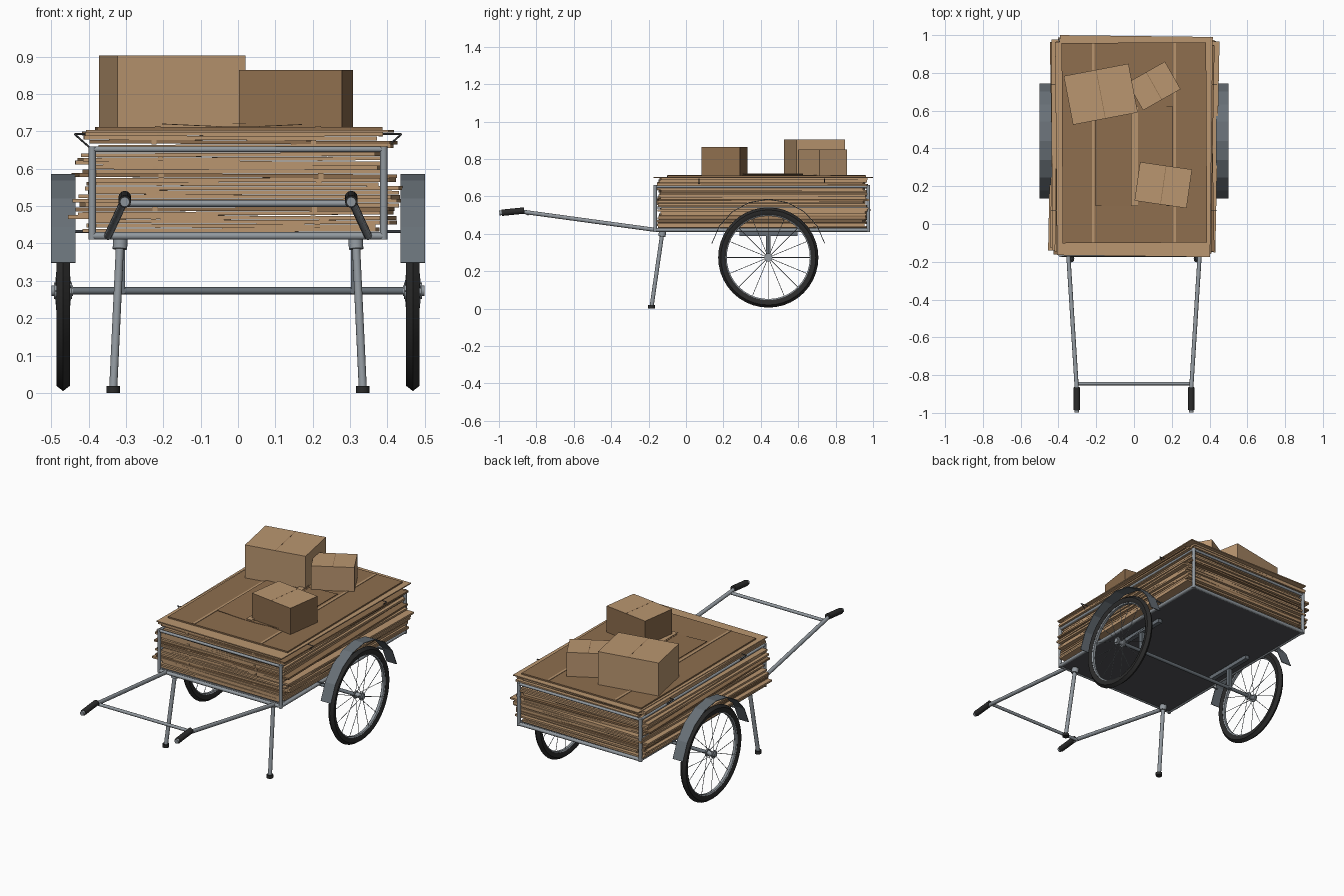
import bpy, bmesh, math, random
from mathutils import Vector, Matrix

if "Cube" in bpy.data.objects:
    bpy.data.objects.remove(bpy.data.objects["Cube"])

random.seed(7)


def material(name, hexcol):
    lin = [((int(hexcol[i:i + 2], 16) / 255 + 0.055) / 1.055) ** 2.4 for i in (0, 2, 4)]
    m = bpy.data.materials.new(name)
    m.diffuse_color = (*lin, 1)
    m.use_nodes = True
    m.node_tree.nodes["Principled BSDF"].inputs["Base Color"].default_value = m.diffuse_color
    return m


CARD = material("light cardboard", "ba9670")
DARK = material("dark cardboard", "8e6e4e")
TAPE = material("cardboard tape", "b8956f")
STEEL = material("light steel", "92999f")
FENDER = material("blue grey steel", "687077")
RUBBER = material("black rubber", "2b2b2b")
FLOOR = material("dark floor", "525457")
WIRE = material("dark wire", "4a4c4e")


def finish(name, bm, *mats, smooth=False):
    bmesh.ops.recalc_face_normals(bm, faces=bm.faces)
    me = bpy.data.meshes.new(name)
    bm.to_mesh(me)
    bm.free()
    ob = bpy.data.objects.new(name, me)
    bpy.context.collection.objects.link(ob)
    for m in mats:
        me.materials.append(m)
    if smooth:
        bpy.ops.object.select_all(action='DESELECT')
        ob.select_set(True)
        bpy.context.view_layer.objects.active = ob
        bpy.ops.object.shade_smooth_by_angle(angle=math.radians(40))
    return ob


def box(name, c, size, mat, rz=0.0, ry=0.0):
    bm = bmesh.new()
    M = (Matrix.Translation(c) @ Matrix.Rotation(rz, 4, 'Z') @ Matrix.Rotation(ry, 4, 'Y')
         @ Matrix.Diagonal((*size, 1)))
    bmesh.ops.create_cube(bm, size=1, matrix=M)
    return finish(name, bm, mat)


def add_tube(bm, a, b, r, n=12):
    a, b = Vector(a), Vector(b)
    d = b - a
    M = Matrix.Translation((a + b) / 2) @ d.to_track_quat('Z', 'Y').to_matrix().to_4x4()
    bmesh.ops.create_cone(bm, cap_ends=True, segments=n, radius1=r, radius2=r, depth=d.length, matrix=M)


def tubes(name, pairs, r, mat, n=12):
    bm = bmesh.new()
    for a, b in pairs:
        add_tube(bm, a, b, r, n)
    return finish(name, bm, mat, smooth=True)


def lathe(name, profile, centre, mat, segs=40):
    """Closed (radius, x) profile turned about the axle."""
    bm = bmesh.new()
    rings = []
    for i in range(segs):
        t = 2 * math.pi * i / segs
        rings.append([bm.verts.new(Vector(centre) + Vector((x, r * math.cos(t), r * math.sin(t))))
                      for r, x in profile])
    k = len(profile)
    for i in range(segs):
        p, q = rings[i], rings[(i + 1) % segs]
        for j in range(k):
            bm.faces.new((p[j], p[(j + 1) % k], q[(j + 1) % k], q[j]))
    return finish(name, bm, mat, smooth=True)


# Bed frame: loops of rail, corner posts and floor
X, Y0, Y1 = 0.39, -0.165, 0.975
corners = [(-X, Y0), (X, Y0), (X, Y1), (-X, Y1)]
for label, z, r in (("bottom", 0.42, 0.01), ("top", 0.652, 0.008)):
    tubes(label + "_rail", [((*corners[i], z), (*corners[(i + 1) % 4], z)) for i in range(4)], r, STEEL)
tubes("side_middle_rail", [((s * X, Y0, 0.54), (s * X, Y1, 0.54)) for s in (-1, 1)], 0.006, STEEL)
tubes("corner_post", [((*c, 0.41), (*c, 0.66)) for c in corners], 0.01, STEEL)
box("floor", (0, 0.405, 0.42), (0.77, 1.13, 0.012), FLOOR)

# Handle shafts, cross bar, grips and front legs
for s in (-1, 1):
    tubes("handle_shaft", [((s * 0.348, -0.16, 0.42), (s * 0.303, -0.87, 0.517))], 0.011, STEEL)
    tubes("handle_grip", [((s * 0.303, -0.865, 0.524), (s * 0.303, -0.985, 0.512))], 0.017, RUBBER)
    tubes("grip_end", [((s * 0.303, -0.98, 0.5125), (s * 0.303, -0.998, 0.511))], 0.013, STEEL)
    tubes("front_leg", [((s * 0.315, -0.125, 0.415), (s * 0.334, -0.184, 0.01))], 0.011, STEEL)
    tubes("leg_collar", [((s * 0.315, -0.125, 0.412), (s * 0.316, -0.129, 0.385))], 0.02, STEEL)
    tubes("leg_foot", [((s * 0.334, -0.185, 0), (s * 0.334, -0.185, 0.018))], 0.018, RUBBER)
tubes("handle_cross_bar", [((-0.303, -0.845, 0.507), (0.303, -0.845, 0.507))], 0.009, STEEL)

# Axle and its hangers
WY, WZ, WX = 0.44, 0.273, 0.468
tubes("axle", [((-0.498, WY, WZ), (0.498, WY, WZ))], 0.010, FENDER)
for s in (-1, 1):
    box("axle_hanger_bar", (s * 0.312, WY, 0.398), (0.025, 0.31, 0.022), FENDER)
    box("axle_strut", (s * 0.312, WY, 0.335), (0.02, 0.024, 0.14), FENDER)

# Wheels and fenders
for s in (-1, 1):
    c = (s * WX, WY, WZ)
    lathe("tyre", [(0.228, -0.012), (0.24, -0.018), (0.254, -0.018), (0.268, 0),
                   (0.254, 0.018), (0.24, 0.018), (0.228, 0.012)], c, RUBBER)
    lathe("rim", [(0.222, -0.007), (0.231, -0.013), (0.231, 0.013), (0.222, 0.007)], c, STEEL)
    spokes = []
    for i in range(16):
        t = 2 * math.pi * i / 16
        u = Vector((0, math.cos(t), math.sin(t)))
        side = Vector((0.02 if i % 2 else -0.02, 0, 0))
        spokes.append((Vector(c) + side + u * 0.018, Vector(c) + u * 0.224))
    tubes("spokes", spokes, 0.0015, STEEL, 6)
    hub = lambda x0, x1: ((s * x0, WY, WZ), (s * x1, WY, WZ))
    tubes("hub", [hub(0.442, 0.499)], 0.014, STEEL)
    tubes("hub_flange", [hub(0.444, 0.452), hub(0.484, 0.492)], 0.022, STEEL, 16)

    # Flat-faceted fender strip
    bm = bmesh.new()
    prev, N = None, 8
    for i in range(N + 1):
        t = math.radians(14 + 152 * i / N)
        cur = [bm.verts.new((s * x, WY + r * math.cos(t), WZ + r * math.sin(t)))
               for r, x in ((0.313, 0.435), (0.313, 0.5), (0.309, 0.5), (0.309, 0.435))]
        if prev:
            for j in range(4):
                bm.faces.new((prev[j], prev[(j + 1) % 4], cur[(j + 1) % 4], cur[j]))
        else:
            bm.faces.new(cur)
        prev = cur
    bm.faces.new(prev)
    finish("fender", bm, FENDER)
    tubes("fender_stay", [((s * X, WY + d, 0.432), (s * 0.45, WY + d, 0.432)) for d in (-0.263, 0.263)],
          0.004, FENDER, 8)
    # Bent wire hooks that hold the load
    for y in (0.07, 0.74):
        pts = [(s * 0.395, y, 0.655), (s * 0.438, y, 0.693), (s * 0.385, y, 0.693)]
        tubes("load_hook", [pts[:2], pts[1:]], 0.0025, WIRE, 6)

# Stack of flattened cardboard
N, z0, pitch = 24, 0.43, 0.0112
for i in range(N):
    z = z0 + (i + 0.5) * pitch
    rz = math.radians(random.uniform(-1.3, 1.3))
    w = random.uniform(0.77, 0.87)
    ln = random.uniform(1.09, 1.13)
    cx = random.uniform(-0.022, 0.022)
    cy = 0.41 + random.uniform(-0.01, 0.01)
    box("cardboard_sheet", (cx, cy, z), (w, ln, random.uniform(0.0095, 0.0115)),
        DARK if i % 8 == 5 else CARD, rz, random.uniform(-0.005, 0.005))
    if i % 2:
        for x in (-0.215, 0.212):
            off = Matrix.Rotation(rz, 3, 'Z') @ Vector((x - cx, -ln / 2, 0))
            box("sheet_tape", (cx + off.x, cy + off.y, z), (0.014, 0.004, 0.011), TAPE, rz)

# Top sheets, their tape and the raised centre flaps
box("wide_top_sheet", (0.005, 0.4125, 0.7), (0.81, 1.165, 0.006), CARD, math.radians(-0.7))
box("top_sheet", (0.002, 0.43, 0.7075), (0.765, 1.06, 0.008), DARK, math.radians(0.3))
for x in (-0.215, 0.215):
    box("top_tape", (x, 0.43, 0.712), (0.014, 1.058, 0.002), DARK)
box("centre_gap", (0.005, 0.36, 0.7125), (0.04, 0.53, 0.002), DARK)
for s in (-1, 1):
    box("centre_flap", (s * 0.108, 0.36, 0.7155), (0.19, 0.53, 0.002), DARK, 0, -s * 0.045)
for x in (-0.215, 0.215):
    box("top_tape_strip", (x, 0.43, 0.7135), (0.014, 1.058, 0.001), TAPE)
box("centre_tape", (0.003, 0.36, 0.7205), (0.036, 0.53, 0.001), TAPE)

# Loose closed boxes on top: sides and lid coloured by face direction
for c, size, deg, side in (((-0.176, 0.687), (0.349, 0.263, 0.192), 10.8, CARD),
                           ((0.106, 0.731), (0.228, 0.168, 0.14), 29.5, CARD),
                           ((0.155, 0.206), (0.278, 0.207, 0.153), -8.2, DARK)):
    rz = math.radians(deg)
    ob = box("carton", (*c, 0.711 + size[2] / 2), size, side, rz)
    ob.data.materials.append(CARD)
    for f in ob.data.polygons:
        f.material_index = 1 if f.normal.z > 0.5 else 0
    box("carton_seam", (*c, 0.711 + size[2]), (0.003, size[1], 0.001), DARK, rz)
